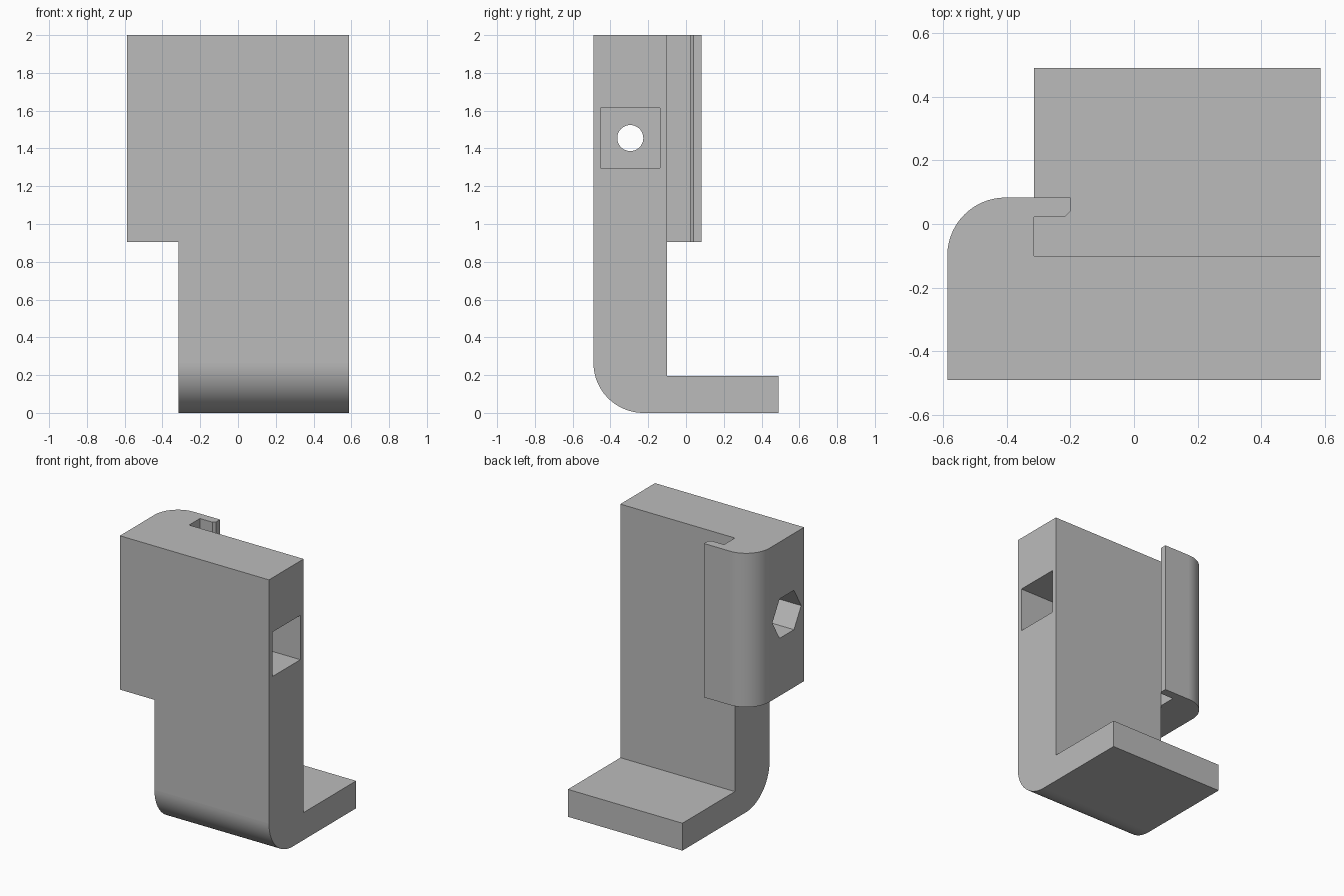
import bpy
import bmesh
from math import pi, cos, sin, radians
from mathutils import Vector

cube = bpy.data.objects.get("Cube")
if cube:
    bpy.data.objects.remove(cube)

grey = bpy.data.materials.new("plain grey")
grey.use_nodes = True
colour = (0.5, 0.5, 0.5, 1)
grey.diffuse_color = colour
grey.node_tree.nodes["Principled BSDF"].inputs["Base Color"].default_value = colour

LEFT, RIGHT, STEP_X = 0.587, -0.587, -0.315
FRONT, PLATE_BACK, BACK = -0.49, -0.10, 0.49
TOP, STEP_Z = 2.0, 0.905
BOLT_Y, BOLT_Z = -0.295, 1.455


def arc(cx, cy, r, start, end, steps=24):
    angles = [radians(start + (end - start) * i / steps) for i in range(steps + 1)]
    return [(cx + r * cos(a), cy + r * sin(a)) for a in angles]


def ring(r, sides, turn=0):
    return [(BOLT_Y + r * cos(turn + 2 * pi * i / sides),
             BOLT_Z + r * sin(turn + 2 * pi * i / sides)) for i in range(sides)]


def prism(name, profile, axis, lo, hi):
    """Extrude a closed profile along x (profile is y, z) or z (profile is x, y)."""
    bm = bmesh.new()
    place = (lambda a, b: (lo, a, b)) if axis == "x" else (lambda a, b: (a, b, lo))
    face = bm.faces.new([bm.verts.new(place(a, b)) for a, b in profile])
    new = bmesh.ops.extrude_face_region(bm, geom=[face])["geom"]
    shift = Vector((hi - lo, 0, 0) if axis == "x" else (0, 0, hi - lo))
    bmesh.ops.translate(bm, vec=shift, verts=[v for v in new if isinstance(v, bmesh.types.BMVert)])
    bmesh.ops.recalc_face_normals(bm, faces=bm.faces)
    mesh = bpy.data.meshes.new(name)
    bm.to_mesh(mesh)
    bm.free()
    mesh.materials.append(grey)
    obj = bpy.data.objects.new(name, mesh)
    bpy.context.collection.objects.link(obj)
    return obj


def combine(target, tool, operation):
    mod = target.modifiers.new(tool.name, "BOOLEAN")
    mod.operation, mod.object, mod.solver = operation, tool, "EXACT"
    bpy.context.view_layer.objects.active = target
    bpy.ops.object.modifier_apply(modifier=mod.name)
    bpy.data.objects.remove(tool)


# Lower plate and foot, rounded at the front bottom edge
bend = 0.265
lower = [(PLATE_BACK, STEP_Z), (FRONT, STEP_Z)]
lower += arc(FRONT + bend, bend, bend, 180, 270)
lower += [(BACK, 0), (BACK, 0.195), (PLATE_BACK, 0.195)]
bracket = prism("bracket", lower, "x", STEP_X, LEFT)

# Upper plate with the rounded hook wrapping behind it
curl = 0.183
upper = [(LEFT, PLATE_BACK), (LEFT, FRONT), (RIGHT, FRONT)]
upper += arc(RIGHT + curl, PLATE_BACK, curl, 180, 90)
upper += [(-0.2, PLATE_BACK + curl), (-0.2, 0.04), (-0.218, 0.022),
          (STEP_X, 0.022), (STEP_X, PLATE_BACK)]
combine(bracket, prism("clip", upper, "z", STEP_Z, TOP), "UNION")

# Square pocket, hexagonal pocket and the round bolt hole joining them
half = 0.158
cutters = [
    prism("square_pocket", ring(half * 2 ** 0.5, 4, pi / 4), "x", LEFT - 0.4, LEFT + 0.1),
    prism("hex_pocket", ring(0.162, 6), "x", RIGHT - 0.1, RIGHT + 0.3),
    prism("bolt_hole", ring(0.069, 40), "x", RIGHT - 0.2, LEFT + 0.2),
]
for cutter in cutters:
    combine(bracket, cutter, "DIFFERENCE")

# Merge coplanar faces, then smooth only the curved ones
bm = bmesh.new()
bm.from_mesh(bracket.data)
bmesh.ops.remove_doubles(bm, verts=bm.verts, dist=0.0001)
bmesh.ops.dissolve_limit(bm, angle_limit=radians(0.5), verts=bm.verts, edges=bm.edges)
bm.to_mesh(bracket.data)
bm.free()
bpy.ops.object.select_all(action="DESELECT")
bracket.select_set(True)
bpy.context.view_layer.objects.active = bracket
bpy.ops.object.shade_smooth_by_angle(angle=radians(30))
for poly in bracket.data.polygons:
    if max(abs(c) for c in poly.normal) > 0.9999:
        poly.use_smooth = False
